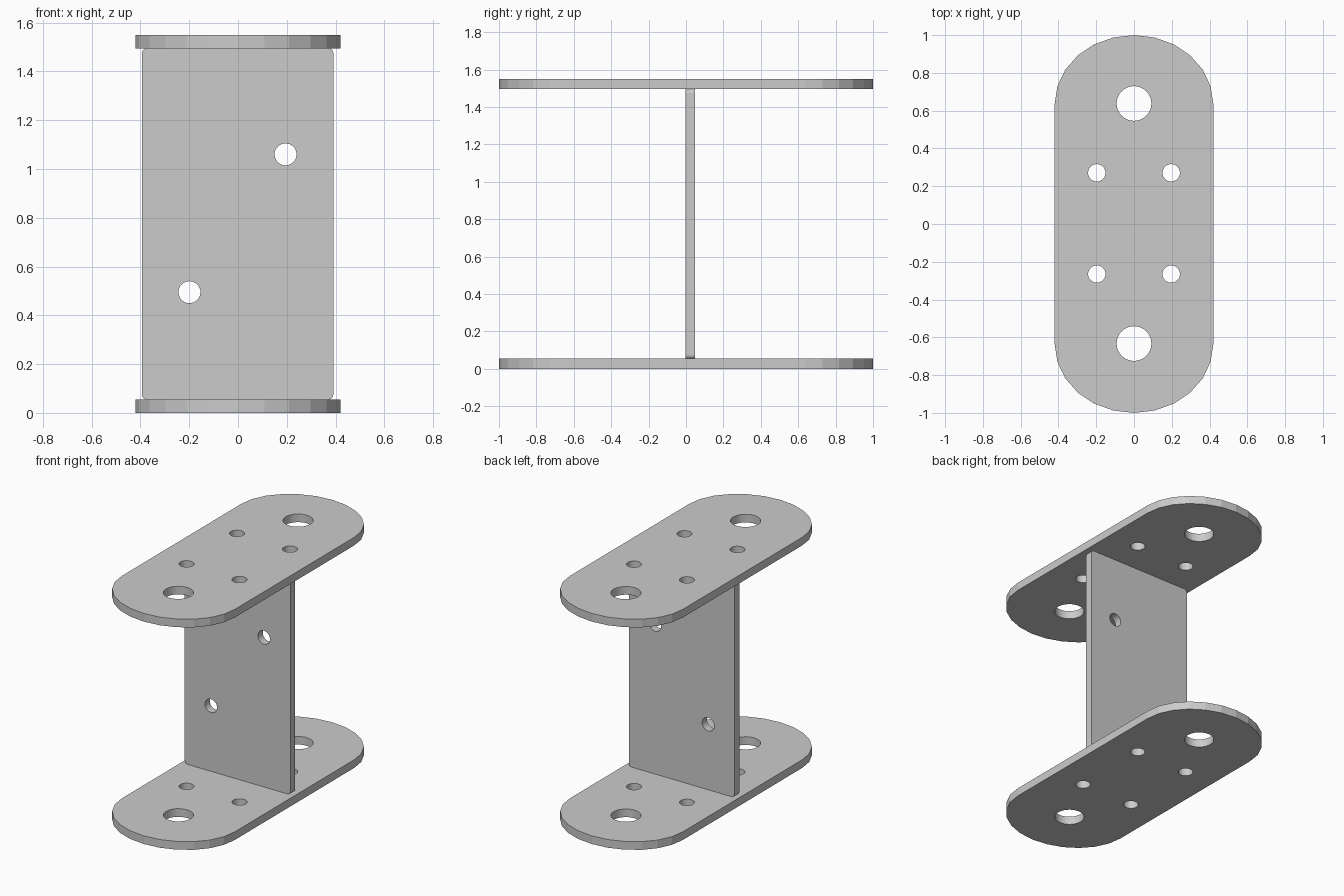
import bpy, bmesh
from math import sin, cos, pi, radians
from mathutils import Matrix

if "Cube" in bpy.data.objects:
    bpy.data.objects.remove(bpy.data.objects["Cube"])

T = 0.055          # plate thickness
HEIGHT = 1.55


def arc(cx, cy, rx, ry, start, end, steps):
    """Points along an elliptical arc, angles in degrees."""
    angles = [radians(start + (end - start) * i / steps) for i in range(steps + 1)]
    return [(cx + rx * cos(a), cy + ry * sin(a)) for a in angles]


def circle(cx, cy, r, sides=32):
    return arc(cx, cy, r, r, 0, 360, sides)[:-1]


def sheet(name, loops, thickness, matrix):
    """Solid sheet from an outline plus hole loops, centred on its own plane."""
    curve = bpy.data.curves.new(name, 'CURVE')
    curve.dimensions = '2D'
    curve.fill_mode = 'BOTH'
    curve.extrude = thickness / 2
    for pts in loops:
        spline = curve.splines.new('POLY')
        spline.points.add(len(pts) - 1)
        for p, (x, y) in zip(spline.points, pts):
            p.co = (x, y, 0, 1)
        spline.use_cyclic_u = True
    obj = bpy.data.objects.new(name, curve)
    bpy.context.collection.objects.link(obj)
    bpy.ops.object.select_all(action='DESELECT')
    obj.select_set(True)
    bpy.context.view_layer.objects.active = obj
    bpy.ops.object.convert(target='MESH')
    obj = bpy.context.view_layer.objects.active
    # Weld caps to walls, place, and keep faces flat
    bm = bmesh.new()
    bm.from_mesh(obj.data)
    bmesh.ops.remove_doubles(bm, verts=bm.verts, dist=1e-4)
    bmesh.ops.transform(bm, matrix=matrix, verts=bm.verts)
    bmesh.ops.recalc_face_normals(bm, faces=bm.faces)
    for f in bm.faces:
        f.smooth = False
    bm.to_mesh(obj.data)
    bm.free()
    return obj


# Flanges: straight sides with half-ellipse ends, two large and four small holes
outline = (arc(0, 0.635, 0.42, 0.365, 0, 180, 12)
           + arc(0, -0.635, 0.42, 0.365, 180, 360, 12))
holes = [circle(0, y, 0.092) for y in (0.638, -0.633)]
holes += [circle(x, y, 0.046) for x in (-0.197, 0.197) for y in (0.271, -0.265)]
for name, z in (("bottom_plate", T / 2), ("top_plate", HEIGHT - T / 2)):
    sheet(name, [outline] + holes, T, Matrix.Translation((0, 0, z)))

# Upright web: rounded rectangle with two diagonal holes
R, X0, X1, Z0, Z1 = 0.02, -0.394, 0.391, T, HEIGHT - T
web = []
for cx, cz, a in ((X1 - R, Z1 - R, 0), (X0 + R, Z1 - R, 90),
                  (X0 + R, Z0 + R, 180), (X1 - R, Z0 + R, 270)):
    web += arc(cx, cz, R, R, a, a + 90, 4)
web_holes = [circle(0.195, 1.06, 0.045), circle(-0.199, 0.495, 0.045)]
upright = Matrix.Translation((0, 0.023, 0)) @ Matrix.Rotation(pi / 2, 4, 'X')
sheet("web_plate", [web] + web_holes, 0.052, upright)
